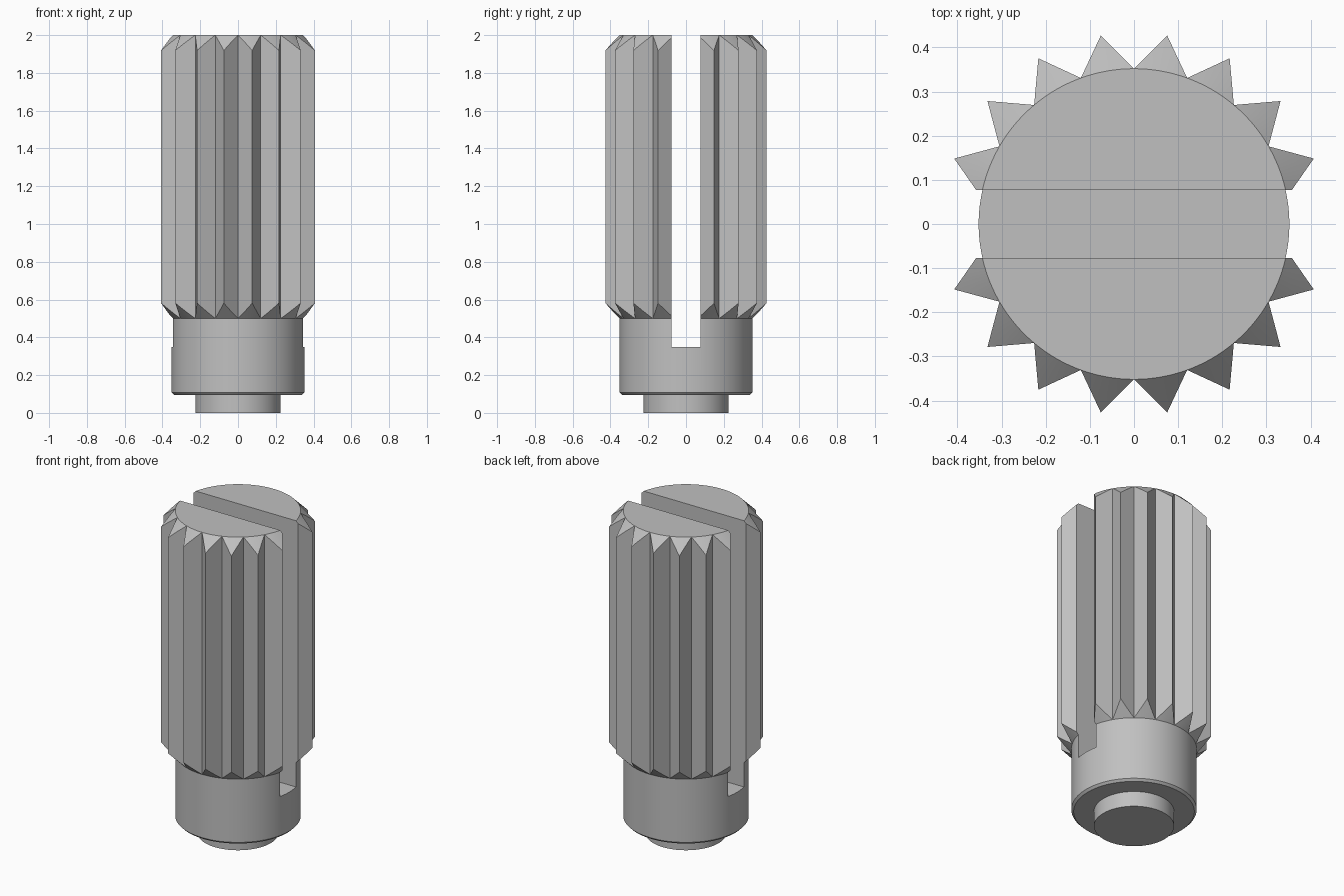
import bpy, bmesh, math

if "Cube" in bpy.data.objects:
    bpy.data.objects.remove(bpy.data.objects["Cube"], do_unlink=True)

TEETH, STEPS = 18, 8            # steps are samples across one tooth
PIN_R, BODY_R, TIP_R = 0.225, 0.352, 0.4335
SHOULDER_Z, TEETH_Z, TOP_Z = 0.095, 0.5, 2.0
SLOT_HALF, SLOT_Z = 0.077, 0.35

steel = bpy.data.materials.new("plain grey steel")
steel.use_nodes = True
grey = (0.53, 0.53, 0.53, 1)
steel.diffuse_color = grey
steel.node_tree.nodes["Principled BSDF"].inputs["Base Color"].default_value = grey


def outline():
    """Angle and flank radius of every point around the toothed section."""
    half = math.pi / TEETH
    tip = (TIP_R * math.cos(half), TIP_R * math.sin(half))
    points = []
    for tooth in range(TEETH):
        valley = math.pi / 2 + tooth * 2 * half
        for i in range(STEPS):
            t = 2 * i / STEPS
            mirrored = t > 1
            s = 2 - t if mirrored else t
            x, y = BODY_R + (tip[0] - BODY_R) * s, tip[1] * s
            a = math.atan2(y, x)
            points.append((valley + (2 * half - a if mirrored else a), math.hypot(x, y)))
    return points


# Shaft: stacked rings from the pilot pin up to the chamfered teeth
bm = bmesh.new()
points = outline()


def ring(section):
    verts = []
    for angle, flank in points:
        r, z = section(flank)
        verts.append(bm.verts.new((r * math.cos(angle), r * math.sin(angle), z)))
    return verts


sections = [
    lambda f: (PIN_R, 0),
    lambda f: (PIN_R, SHOULDER_Z),
    lambda f: (BODY_R - 0.013, SHOULDER_Z),
    lambda f: (BODY_R, SHOULDER_Z + 0.013),
    lambda f: (BODY_R, TEETH_Z),
    lambda f: (f, TEETH_Z + f - BODY_R),
    lambda f: (f, TOP_Z - f + BODY_R),
    lambda f: (BODY_R, TOP_Z),
]
rings = [ring(s) for s in sections]
n = len(points)
for low, high in zip(rings, rings[1:]):
    for i in range(n):
        j = (i + 1) % n
        bm.faces.new((low[i], low[j], high[j], high[i]))
bm.faces.new(rings[0][::-1])
bm.faces.new(rings[-1])
bmesh.ops.remove_doubles(bm, verts=bm.verts, dist=0.0001)
bmesh.ops.recalc_face_normals(bm, faces=bm.faces)
mesh = bpy.data.meshes.new("splined_shaft")
bm.to_mesh(mesh)
bm.free()
mesh.materials.append(steel)
shaft = bpy.data.objects.new("splined_shaft", mesh)
bpy.context.collection.objects.link(shaft)

# Slot through the top, running side to side
bpy.ops.mesh.primitive_cube_add(size=1, location=(0, 0, SLOT_Z + 1))
cutter = bpy.context.object
cutter.name = "slot_cutter"
cutter.scale = (2, 2 * SLOT_HALF, 2)
cutter.hide_render = True
cutter.data.materials.append(steel)
bpy.context.view_layer.update()

cut = shaft.modifiers.new("slot", 'BOOLEAN')
cut.operation = 'DIFFERENCE'
cut.solver = 'EXACT'
cut.object = cutter
bpy.ops.object.select_all(action='DESELECT')
shaft.select_set(True)
bpy.context.view_layer.objects.active = shaft
bpy.ops.object.modifier_apply(modifier=cut.name)
bpy.data.objects.remove(cutter, do_unlink=True)
bpy.ops.object.shade_smooth_by_angle(angle=math.radians(25))
